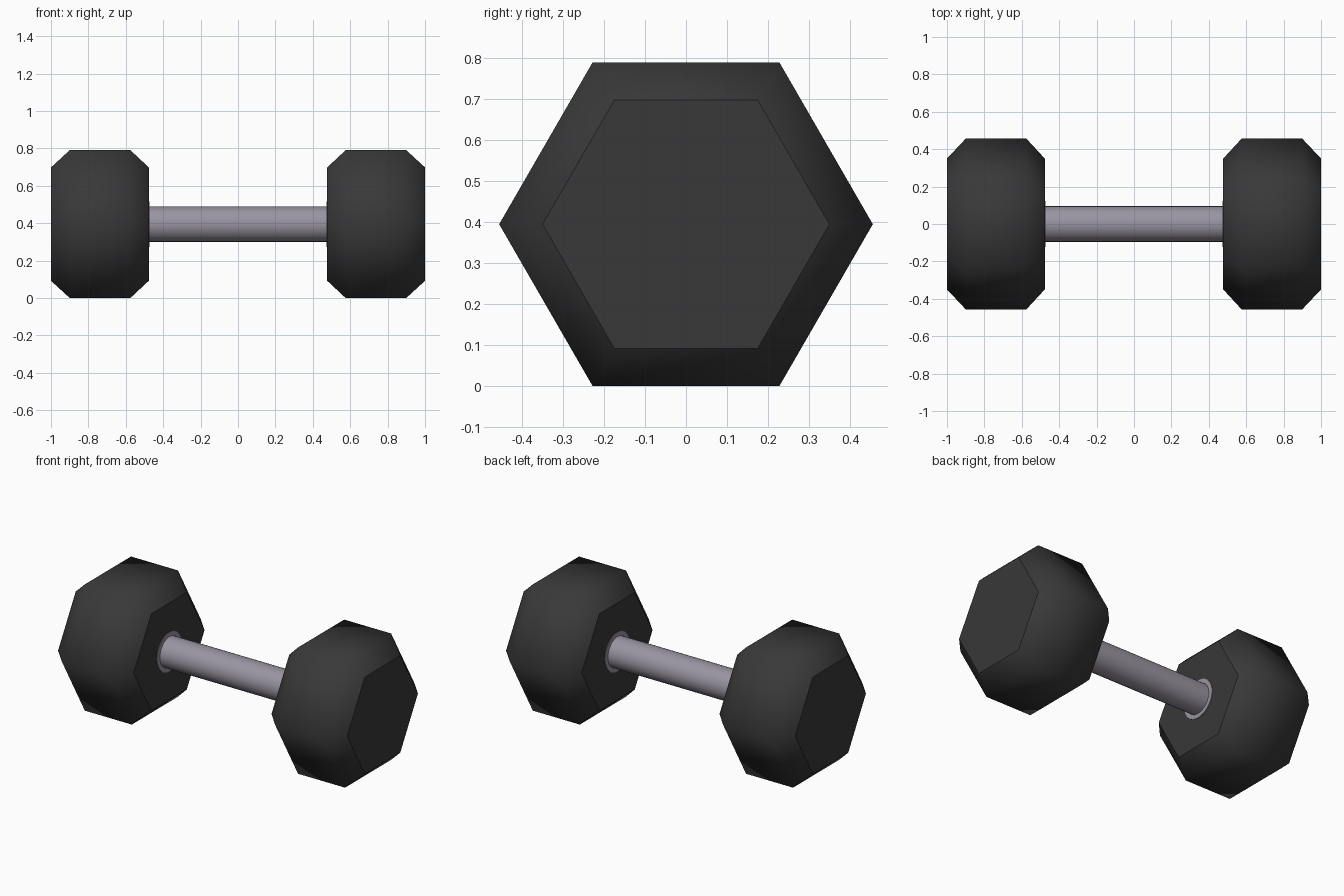
import bpy, bmesh, math

if "Cube" in bpy.data.objects:
    bpy.data.objects.remove(bpy.data.objects["Cube"])

CZ = 0.395  # height of the bar axis


def material(name, rgb):
    m = bpy.data.materials.new(name)
    m.diffuse_color = (*rgb, 1)
    m.use_nodes = True
    m.node_tree.nodes["Principled BSDF"].inputs["Base Color"].default_value = m.diffuse_color
    return m


rubber = material("black rubber", (0.04, 0.04, 0.04))
steel = material("grey steel", (0.32, 0.30, 0.36))


def lathe(name, profile, sides, mat, smooth):
    """Closed solid from (x, radius) rings around the bar axis."""
    bm = bmesh.new()
    rings = []
    for x, r in profile:
        rings.append([bm.verts.new((x, r * math.cos(2 * math.pi * i / sides),
                                    CZ + r * math.sin(2 * math.pi * i / sides)))
                      for i in range(sides)])
    for a, b in zip(rings, rings[1:]):
        for i in range(sides):
            j = (i + 1) % sides
            bm.faces.new((a[i], a[j], b[j], b[i]))
    bm.faces.new(rings[0])
    bm.faces.new(rings[-1])
    bmesh.ops.recalc_face_normals(bm, faces=bm.faces)
    me = bpy.data.meshes.new(name)
    bm.to_mesh(me)
    bm.free()
    me.materials.append(mat)
    ob = bpy.data.objects.new(name, me)
    bpy.context.collection.objects.link(ob)
    bpy.ops.object.select_all(action='DESELECT')
    ob.select_set(True)
    bpy.context.view_layer.objects.active = ob
    bpy.ops.object.shade_smooth_by_angle(angle=math.radians(smooth))
    return ob


# Chamfered hexagonal heads and the thin steel rings around the bar ends
for side, s in (("left", -1), ("right", 1)):
    lathe(side + "_head", [(s * 0.477, 0.35), (s * 0.575, 0.456),
                           (s * 0.90, 0.456), (s * 1.0, 0.35)], 6, rubber, 45)
    lathe(side + "_collar", [(s * 0.474, 0.122), (s * 0.48, 0.122)], 32, steel, 30)

# Round handle
lathe("handle", [(-0.50, 0.095), (0.50, 0.095)], 32, steel, 30)
